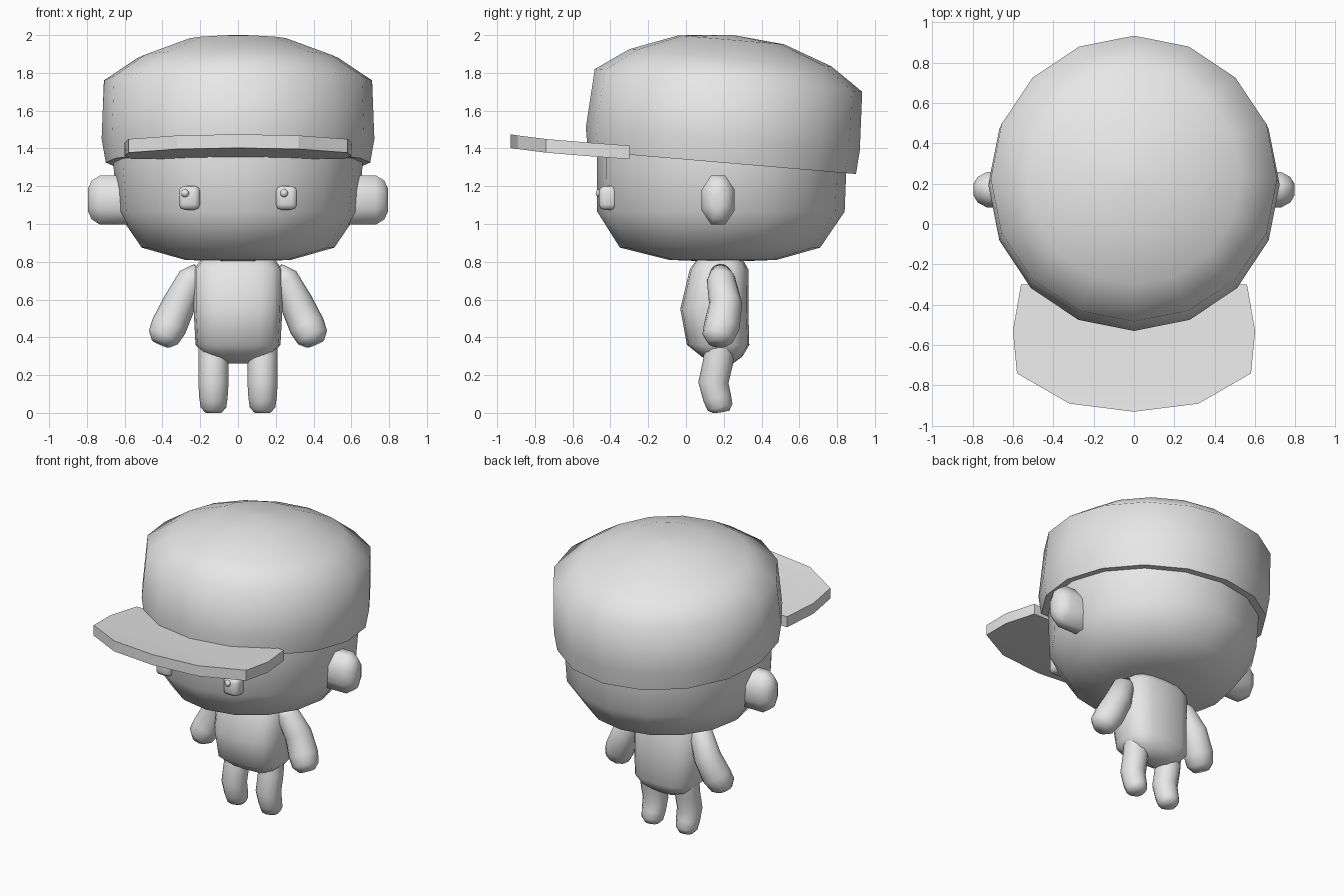
import bpy, bmesh, math
from mathutils import Vector

if "Cube" in bpy.data.objects:
    bpy.data.objects.remove(bpy.data.objects["Cube"], do_unlink=True)

grey = bpy.data.materials.new("plain_grey")
grey.use_nodes = True
GREY = (0.8, 0.8, 0.8, 1)
grey.diffuse_color = GREY
for node in grey.node_tree.nodes:
    if node.type == "BSDF_PRINCIPLED":
        node.inputs["Base Color"].default_value = GREY


def finish(name, bm, sharp=75):
    """Turn a bmesh into a shaded object."""
    bmesh.ops.recalc_face_normals(bm, faces=bm.faces)
    mesh = bpy.data.meshes.new(name)
    bm.to_mesh(mesh)
    bm.free()
    mesh.materials.append(grey)
    mesh.shade_smooth()
    mesh.set_sharp_from_angle(angle=math.radians(sharp))
    obj = bpy.data.objects.new(name, mesh)
    bpy.context.collection.objects.link(obj)
    return obj


def loft(name, rings, sides, power=2.0, turn=0.0):
    """Skin rings of (centre, half axis u, half axis v), closed at both ends."""
    bm = bmesh.new()
    loops = []
    for centre, u, v in rings:
        loop = []
        for i in range(sides):
            a = math.tau * (i + turn) / sides
            c, s = math.cos(a), math.sin(a)
            c = math.copysign(abs(c) ** (2 / power), c)
            s = math.copysign(abs(s) ** (2 / power), s)
            p = Vector(centre) + Vector(u) * c + Vector(v) * s
            p.z = max(p.z, 0)
            loop.append(bm.verts.new(p))
        loops.append(loop)
    for a, b in zip(loops, loops[1:]):
        for i in range(sides):
            j = (i + 1) % sides
            bm.faces.new((a[i], a[j], b[j], b[i]))
    bm.faces.new(loops[0])
    bm.faces.new(loops[-1])
    return finish(name, bm)


def stack(name, levels, sides, power=2.0, slope=0.0):
    """Loft upward from (z, y centre, x radius, y radius)."""
    rings = [((0, cy, z), (rx, 0, 0), (0, ry, slope * ry)) for z, cy, rx, ry in levels]
    return loft(name, rings, sides, power)


def limb(name, path, side):
    """Loft along (x, y, z, radius) points."""
    pts = [Vector((side * x, y, z)) for x, y, z, r in path]
    rings = []
    for i, p in enumerate(pts):
        along = (pts[min(i + 1, len(pts) - 1)] - pts[max(i - 1, 0)]).normalized()
        u = along.cross(Vector((0, 1, 0))).normalized()
        v = along.cross(u)
        r = path[i][3]
        rings.append((p, u * r, v * r))
    return loft(name, rings, 12)


# Head and torso
stack("head", [(0.8, 0.195, 0.03, 0.03), (0.81, 0.195, 0.28, 0.285),
               (0.875, 0.18, 0.51, 0.53), (1.065, 0.185, 0.64, 0.655),
               (1.32, 0.19, 0.66, 0.66), (1.5, 0.19, 0.66, 0.66)], 16)
stack("torso", [(0.262, 0.2, 0.08, 0.05), (0.3, 0.19, 0.17, 0.11),
                (0.36, 0.17, 0.225, 0.165), (0.55, 0.15, 0.235, 0.18),
                (0.76, 0.175, 0.235, 0.155), (0.83, 0.18, 0.18, 0.11)], 16, 2.8)

# Cap crown, tipped down towards the back
stack("cap_crown", [(1.325, 0.19, 0.65, 0.65), (1.325, 0.19, 0.7, 0.71),
                    (1.45, 0.195, 0.722, 0.725), (1.76, 0.225, 0.71, 0.708),
                    (1.88, 0.235, 0.53, 0.535), (1.975, 0.24, 0.275, 0.28),
                    (2.0, 0.24, 0.02, 0.02)], 16, 2.0, -0.085)

# Cap brim: slightly arched plate
half = [(0.56, -0.3), (0.6, -0.53), (0.58, -0.74), (0.32, -0.89)]
outline = half + [(0, -0.93)] + [(-x, y) for x, y in reversed(half)]
bm = bmesh.new()
sheets = []
for drop in (0, 0.072):
    sheets.append([bm.verts.new((x, y, 1.475 - 0.08 * (y + 0.93) - 0.03 * x * x - drop))
                   for x, y in outline])
top, low = sheets
count = len(outline)
for sheet in sheets:
    for i in range(count // 2):
        k = count - 1 - i
        if i + 1 == k - 1:
            bm.faces.new((sheet[i], sheet[i + 1], sheet[k]))
        else:
            bm.faces.new((sheet[i], sheet[i + 1], sheet[k - 1], sheet[k]))
for i in range(count):
    j = (i + 1) % count
    bm.faces.new((top[i], top[j], low[j], low[i]))
finish("cap_brim", bm, 20)

arm = [(0.2, 0.18, 0.75, 0.05), (0.245, 0.185, 0.71, 0.075), (0.31, 0.21, 0.58, 0.088),
       (0.365, 0.19, 0.46, 0.095), (0.395, 0.17, 0.4, 0.085), (0.41, 0.165, 0.365, 0.05)]
leg = [(0.13, 0.18, 0.37, 0.08), (0.13, 0.17, 0.27, 0.08), (0.13, 0.145, 0.16, 0.08),
       (0.13, 0.165, 0.08, 0.075), (0.13, 0.18, 0.03, 0.068), (0.13, 0.185, 0.003, 0.045)]
ear = [(0.58, 0.09, 0.135), (0.73, 0.09, 0.135), (0.775, 0.065, 0.105), (0.795, 0.03, 0.06)]

for side, label in ((1, "left"), (-1, "right")):
    limb(label + "_arm", arm, side)
    limb(label + "_leg", leg, side)

    # Ear: octagonal knob pointing sideways
    loft(label + "_ear", [((side * x, 0.17, 1.127), (0, ry * 1.05, 0), (0, 0, rz * 1.05))
                          for x, ry, rz in ear], 8, 2.0, 0.5)

    # Eye: rounded block with a small highlight bead
    bm = bmesh.new()
    bmesh.ops.create_cube(bm, size=1)
    bmesh.ops.scale(bm, vec=(0.112, 0.1, 0.126), verts=bm.verts)
    bmesh.ops.bevel(bm, geom=bm.edges[:], offset=0.028, segments=2,
                    profile=0.5, affect="EDGES")
    eye = finish(label + "_eye", bm)
    eye.location = (side * 0.257, -0.411, 1.138)

    bm = bmesh.new()
    bmesh.ops.create_uvsphere(bm, u_segments=10, v_segments=6, radius=0.022)
    bead = finish(label + "_eye_highlight", bm)
    bead.location = (side * 0.262 - 0.018, -0.456, 1.163)
